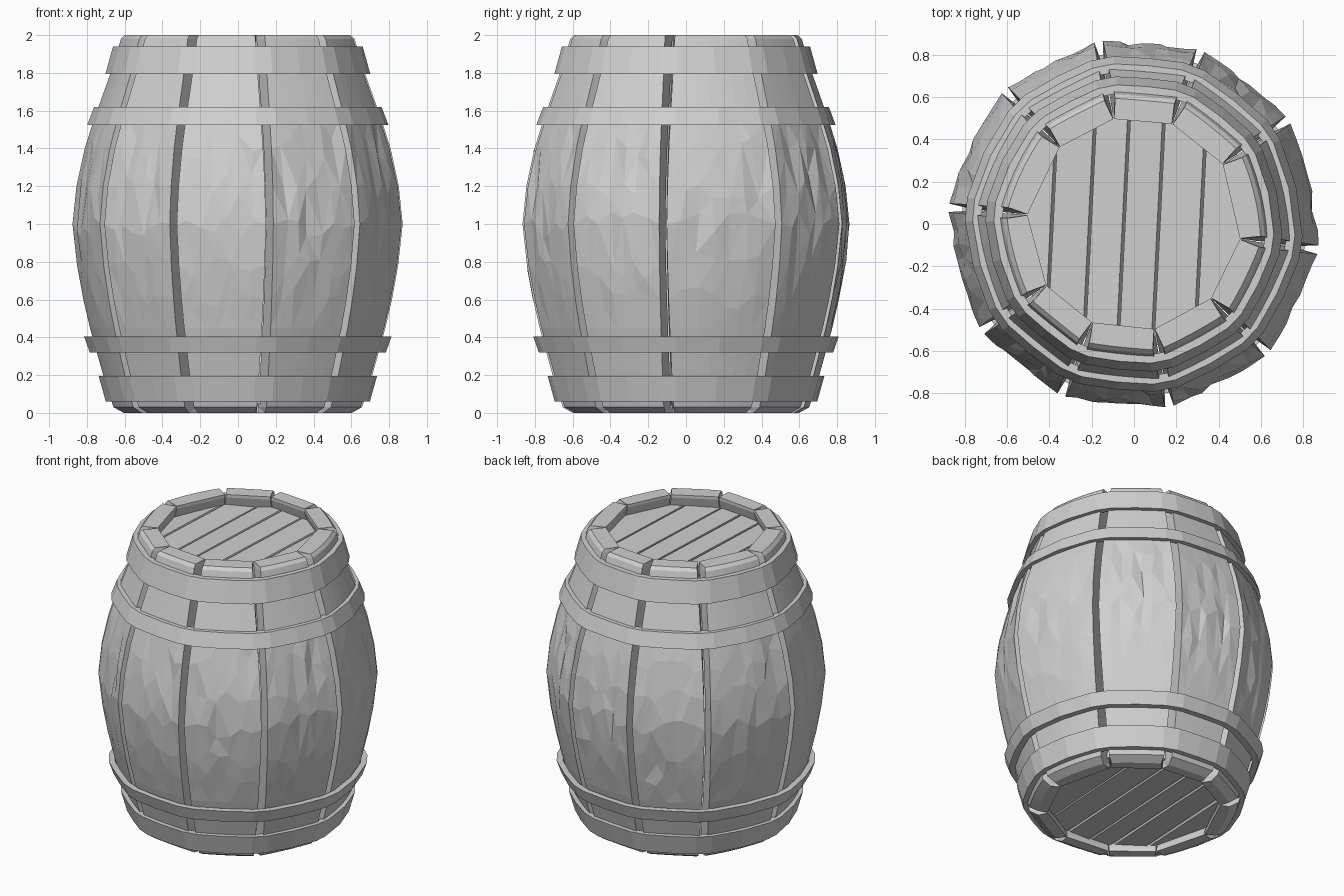
import bpy, bmesh, math, random
from mathutils import Vector

random.seed(4)
cube = bpy.data.objects.get("Cube")
if cube:
    bpy.data.objects.remove(cube)

wood = bpy.data.materials.new("plain_grey")
wood.use_nodes = True
GREY = (0.63, 0.63, 0.63, 1)
wood.diffuse_color = GREY
wood.node_tree.nodes["Principled BSDF"].inputs["Base Color"].default_value = GREY

# Angles of the gaps between staves, and the barrel outline as (height, radius)
GAPS = [-113, -79, -44, -8, 34, 69, 101, 134, 175, 215, 247]
OUTLINE = [(0, .605), (.03, .66), (.2, .715), (.45, .785), (.62, .825), (.8, .857), (1, .878),
           (1.2, .857), (1.4, .813), (1.55, .765), (1.8, .675), (1.98, .62), (2, .6)]


def radius(z):
    for (z0, r0), (z1, r1) in zip(OUTLINE, OUTLINE[1:]):
        if z <= z1:
            return r0 + (r1 - r0) * (z - z0) / (z1 - z0)
    return OUTLINE[-1][1]


def polar(r, a, z):
    return Vector((r * math.cos(a), r * math.sin(a), z))


def finish(name, bm):
    bmesh.ops.recalc_face_normals(bm, faces=bm.faces)
    mesh = bpy.data.meshes.new(name)
    bm.to_mesh(mesh)
    bm.free()
    mesh.materials.append(wood)
    obj = bpy.data.objects.new(name, mesh)
    bpy.context.collection.objects.link(obj)


def loft(name, loops, closed=False, hewn=False):
    """Skin a list of equal point loops, capping the ends unless closed."""
    bm = bmesh.new()
    rows = [[bm.verts.new(p) for p in loop] for loop in loops]
    pairs = list(zip(rows, rows[1:])) + ([(rows[-1], rows[0])] if closed else [])
    n = len(rows[0])
    for a, b in pairs:
        for i in range(n):
            j = (i + 1) % n
            bm.faces.new((a[i], a[j], b[j], b[i]))
    if not closed:
        bm.faces.new(rows[0])
        bm.faces.new(rows[-1])
    if hewn:
        bmesh.ops.triangulate(bm, faces=bm.faces[:], quad_method="SHORT_EDGE")
    finish(name, bm)


# Curved wedge staves, touching inside, with a hewn outer face and shallow splits
COLUMNS = 7
HEIGHTS = [0, .03, .2, .33, .45, .6, .78, 1, 1.2, 1.4, 1.55, 1.68, 1.8, 1.98, 2]
for k, (g0, g1) in enumerate(zip(GAPS, GAPS[1:])):
    a0, a1 = math.radians(g0), math.radians(g1)
    loops = []
    for z in HEIGHTS:
        r = radius(z)
        half_gap = (.02 + .006 * abs(z - 1)) / r
        loop = []
        for c in range(COLUMNS + 1):
            t = c / COLUMNS
            rr = r * (1 - .1 * t * (1 - t))
            a = a0 + half_gap + (a1 - a0 - 2 * half_gap) * t
            zz = z
            if .45 < z < 1.55 and 0 < c < COLUMNS:
                a += random.uniform(-.02, .02)
                zz += random.uniform(-.07, .07)
                rr += radius(zz) - r + random.uniform(-.005, .005)
                if random.random() < .04:
                    rr -= .015
            loop.append(polar(rr, a, zz))
        inner = radius(min(max(z, .03), 1.98)) - .115
        loop.append(polar(inner, a1 - .004, z))
        loop.append(polar(inner, a0 + .004, z))
        loops.append(loop)
    loft(f"stave_{k + 1}", loops, hewn=True)

# Hoops follow the faceted outline: (name, bottom z, bottom r, top z, top r)
HOOPS = [("bottom_hoop", .06, .70, .195, .738), ("lower_hoop", .32, .785, .405, .815),
         ("upper_hoop", 1.525, .798, 1.62, .762), ("top_hoop", 1.795, .702, 1.94, .662)]
CORNER = math.radians(4)
for name, z0, r0, z1, r1 in HOOPS:
    sections = []
    for g0, g1 in zip(GAPS, GAPS[1:]):
        a0, a1 = math.radians(g0), math.radians(g1)
        for a, s in ((a0 + CORNER, 1), ((a0 + a1) / 2, .985), (a1 - CORNER, 1)):
            sections.append([polar(r0 * s, a, z0), polar(r1 * s, a, z1),
                             polar(r1 * s - .04, a, z1), polar(r0 * s - .04, a, z0)])
    loft(name, sections, closed=True)


# Round lids sliced into slanted, slightly tilted planks
SEAMS = [-.6, -.38, -.2, -.04, .125, .325, .6]


def lid(name, z, r, gap, lean):
    for i, (x0, x1) in enumerate(zip(SEAMS, SEAMS[1:])):
        bm = bmesh.new()
        bmesh.ops.create_cone(bm, cap_ends=True, segments=20, radius1=r, radius2=r, depth=.05)
        for x, side in ((x0 + gap, -1), (x1 - gap, 1)):
            bmesh.ops.bisect_plane(bm, geom=bm.verts[:] + bm.edges[:] + bm.faces[:],
                                   plane_co=(x, 0, 0), plane_no=(side, -side * .05, side * lean),
                                   clear_outer=True)
            rim = [e for e in bm.edges if e.is_boundary]
            bmesh.ops.holes_fill(bm, edges=rim)
        tilt = random.uniform(-.08, .08)
        for v in bm.verts:
            v.co.z += z + tilt * (v.co.x - (x0 + x1) / 2)
        finish(f"{name}_plank_{i + 1}", bm)


lid("top_lid", 1.895, .545, .007, .35)
lid("bottom_lid", .075, .59, .012, -.6)
